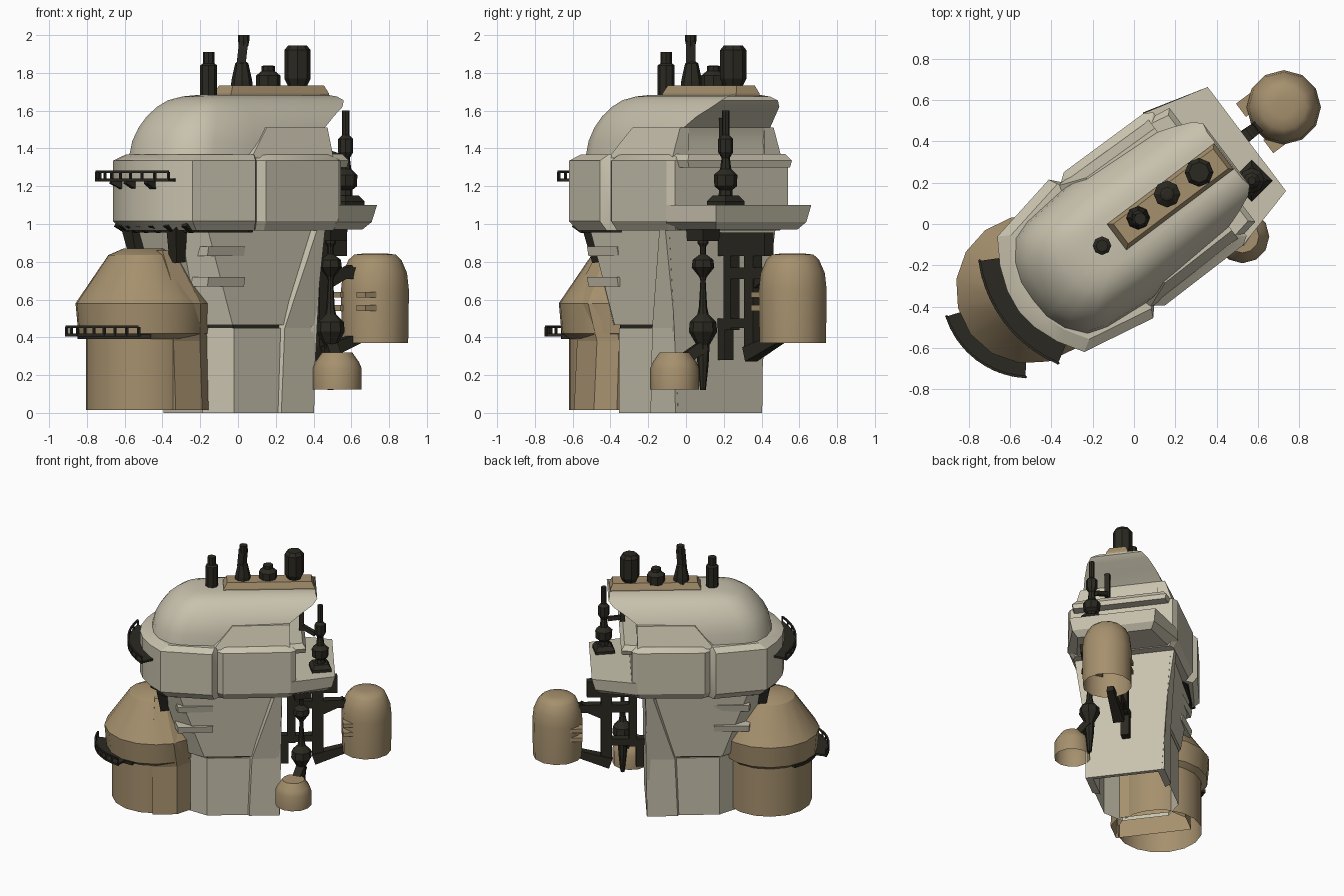
import bpy, bmesh
from math import sin, cos, pi, radians
from mathutils import Matrix, Vector

if "Cube" in bpy.data.objects:
    bpy.data.objects.remove(bpy.data.objects["Cube"])

ANG = radians(37)                      # the whole building is turned about z
R = Matrix.Rotation(ANG, 4, 'Z')
I = Matrix.Identity(4)


def mat(name, c):
    m = bpy.data.materials.new(name)
    m.diffuse_color = (*c, 1)
    m.use_nodes = True
    m.node_tree.nodes["Principled BSDF"].inputs["Base Color"].default_value = m.diffuse_color
    return m


CREAM = mat("cream", (.58, .54, .42))
TAN = mat("tan", (.38, .28, .155))
DARK = mat("dark", (.024, .022, .015))


def loft(name, rings, m, caps=(1, 1), M=R, smooth=0):
    bm = bmesh.new()
    vs = [[bm.verts.new(p) for p in r] for r in rings]
    n = len(vs[0])
    for a, b in zip(vs, vs[1:]):
        for i in range(n):
            j = (i + 1) % n
            bm.faces.new((a[i], a[j], b[j], b[i]))
    if caps[0]:
        bm.faces.new(vs[0][::-1])
    if caps[1]:
        bm.faces.new(vs[-1])
    bmesh.ops.recalc_face_normals(bm, faces=bm.faces)
    me = bpy.data.meshes.new(name)
    bm.to_mesh(me)
    bm.free()
    me.materials.append(m)
    o = bpy.data.objects.new(name, me)
    bpy.context.collection.objects.link(o)
    o.matrix_world = M
    if smooth:
        bpy.ops.object.select_all(action='DESELECT')
        o.select_set(True)
        bpy.context.view_layer.objects.active = o
        bpy.ops.object.shade_smooth_by_angle(angle=radians(smooth))
    return o


def sym(half, z, k=1.0):
    """Full outline from a half outline (u, v >= 0), front to back."""
    pts = [(u * k, v * k, z) for u, v in half]
    return pts + [(u, -v, z) for u, v, z in reversed(pts) if v > 1e-6]


def lathe(name, c, prof, m, n=8, caps=(1, 1), smooth=0, M=I):
    loft(name, [[(c[0] + r * cos(2 * pi * i / n), c[1] + r * sin(2 * pi * i / n), z)
                 for i in range(n)] for r, z in prof], m, caps, M, smooth)


def box(name, u0, u1, v0, v1, z0, z1, m):
    loft(name, [[(u0, v0, z), (u1, v0, z), (u1, v1, z), (u0, v1, z)] for z in (z0, z1)], m)


def beam(name, p, q, w, m, M=R, w2=None):
    p, q = Vector(p), Vector(q)
    d = (q - p).normalized()
    a = d.cross(Vector((0, 0, 1)) if abs(d.z) < .9 else Vector((0, 1, 0))).normalized()
    b = d.cross(a)
    loft(name, [[e + a * s * h + b * t * h for s, t in ((-1, -1), (1, -1), (1, 1), (-1, 1))]
                for e, h in ((p, w), (q, w2 or w))], m, M=M)


def arc_strip(name, c, r0, r1, a0, a1, z0, z1, m, n=10):
    rings = []
    for i in range(n + 1):
        a = radians(a0 + (a1 - a0) * i / n)
        rings.append([(c[0] + r * cos(a), c[1] + r * sin(a), z)
                      for r, z in ((r0, z0), (r1, z0), (r1, z1), (r0, z1))])
    loft(name, rings, m)


def walkway(name, c, r0, r1, a0, a1, z, brackets):
    arc_strip(name + "_floor", c, r0, r1, a0, a1, z, z + .015, DARK)
    arc_strip(name + "_rail", c, r1 - .012, r1, a0, a1, z + .045, z + .058, DARK)
    for i in range(9):
        a = radians(a0 + (a1 - a0) * i / 8)
        x, y = c[0] + (r1 - .006) * cos(a), c[1] + (r1 - .006) * sin(a)
        beam(name + "_post", (x, y, z), (x, y, z + .05), .006, DARK)
        if brackets and i in (2, 4, 6):
            p = [(c[0] + r * cos(a), c[1] + r * sin(a)) for r in (r0 - .02, r1 - .04)]
            beam(name + "_bracket", (*p[0], z - .03), (*p[1], z), .022, DARK, w2=.012)


# main trunk: straight lower block, dark seam, flared upper block
low = [(-.365, .17), (-.23, .272), (.286, .272)]
top = [(-.55, .22), (-.44, .31), (.3, .34)]
loft("trunk_lower", [sym(low, 0), sym(low, .45)], CREAM, (0, 1))
seam = [(-.37, .16), (-.23, .262), (.28, .262)]
loft("trunk_seam", [sym(seam, .44), sym(seam, .48)], DARK)
mid = [(-.40, .18), (-.25, .285), (.288, .282)]
loft("trunk_upper", [sym(mid, .465), sym(top, .99)], CREAM)
loft("rear_wall", [sym([(.26, .27), (.29, .27)], 0), sym([(.27, .32), (.304, .34)], .98)], CREAM)
for s in (1, -1):
    # rear corner pillars leaning back with the flare
    rings = []
    for z, u, v, b in ((0, .04, .288, .288), (.45, .06, .292, .29), (.97, .22, .365, .302)):
        rings.append([(u, s * (v - .05), z), (u + .03, s * v, z), (b, s * v, z), (b, s * (v - .05), z)])
    loft("rear_pillar", rings, CREAM)
    # side slats
    for z in (.67, .83):
        loft("side_slat", [[(-.46, s * .2, h), (-.44, s * (.325 + k), h), (-.19, s * (.315 + k), h), (-.19, s * .2, h)]
                           for h, k in ((z, -.01), (z + .05, .0))], CREAM)

# collar
col = [(-.70, 0), (-.685, .11), (-.64, .23), (-.565, .35), (-.20, .42), (-.16, .375), (-.12, .405),
       (.36, .40), (.40, .375)]
loft("collar", [sym(col, .965, .92), sym(col, 1.015), sym(col, 1.335), sym(col, 1.367, .90)], CREAM, smooth=25)
loft("collar_rear_lip", [sym([(.3, .36), (.47, .335)], 1.30), sym([(.3, .375), (.475, .345)], 1.335),
                         sym([(.3, .35), (.45, .32)], 1.37)], CREAM)
loft("rear_deck", [sym([(.3, .35), (.62, .27)], .97), sym([(.36, .405), (.66, .30)], 1.01),
                   sym([(.36, .40), (.684, .315)], 1.10)], CREAM)
under = [(-.63, 0), (-.605, .15), (-.51, .32), (-.2, .36), (-.1, .3)]
loft("collar_under_trim", [sym(under, .955, .97), sym(under, .99)], DARK)
for i in range(-3, 4):
    v = i * .1
    u = -.63 + .9 * v * v
    beam("under_bracket", (u + .03, v * .95, .965), (u - .03, v, 1.0), .016, DARK)

# domed roof with an overhanging rear edge
rings = []
for z, f, b, w in ((1.35, -.615, .36, .345), (1.44, -.595, .345, .335), (1.51, -.56, .36, .315),
                   (1.57, -.515, .44, .285), (1.62, -.46, .525, .245), (1.655, -.40, .56, .205),
                   (1.675, -.32, .55, .155), (1.682, -.25, .53, .11)):
    k = w / .33
    half = [(f, 0), (f + .006, .3 * w), (f + .04 * k, .58 * w), (f + .11 * k, .84 * w),
            (f + .2 * k, .93 * w), (f + .45 * k, w), (b, .91 * w)]
    rings.append(sym(half, z))
loft("roof_dome", rings, CREAM, smooth=35)
for s in (1, -1):
    loft("roof_dormer", [[(-.23, s * .25, 1.35), (-.19, s * .372, 1.35), (.36, s * .362, 1.35), (.36, s * .25, 1.35)],
                         [(-.09, s * .25, 1.51), (-.05, s * .318, 1.51), (.36, s * .31, 1.51), (.36, s * .25, 1.51)]],
         CREAM)

# roof plinth and its funnels
loft("roof_plinth", [[(a, -b, z), (c, -b, z), (c, b, z), (a, b, z)] for a, c, b, z in
                     ((-.105, .545, .078, 1.66), (-.105, .545, .078, 1.69), (-.08, .525, .06, 1.733))], TAN)
lathe("front_funnel", (-.155, -.105), [(.045, 1.65), (.045, 1.84), (.03, 1.85), (.03, 1.91)], DARK)
lathe("cone_funnel", (.02, .03), [(.058, 1.72), (.055, 1.76), (.035, 1.85), (.022, 1.86)], DARK)
beam("bent_pipe", (.015, .025, 1.83), (.03, .025, 1.97), .024, DARK, M=I)
lathe("pipe_tip", (.03, .025), [(.024, 1.94), (.03, 1.97), (.03, 2.0)], DARK)
lathe("squat_vent", (.16, .145), [(.065, 1.72), (.065, 1.785), (.035, 1.81), (.035, 1.835), (.02, 1.84)], DARK)
lathe("tank_funnel", (.315, .25), [(.045, 1.72), (.07, 1.77), (.07, 1.92), (.05, 1.945)], DARK)

# front round tower, wings
tc = (-.593, .05)
lathe("front_tower", tc, [(.305, .015), (.305, .39), (.345, .42), (.36, .58), (.185, .835), (.105, .87)],
      TAN, 16, (0, 1), smooth=25, M=R)
arc_strip("tower_seam", tc, .30, .345, 120, 240, .392, .415, DARK)
wing = []
for z, f, w, b in ((.015, -.62, .275, -.345), (.38, -.62, .255, -.345), (.58, -.62, .295, -.37), (.86, -.60, .13, -.43)):
    wing.append([(f, w, z), (b - .1, w, z), (b, w * .72, z), (b, -w * .72, z), (b - .1, -w, z), (f, -w, z)])
loft("tower_wings", wing, TAN, (0, 1))
for s in (1, -1):
    beam("tower_strut", (-.55, s * .2, 1.0), (-.53, s * .17, .80), .045, DARK, w2=.03)

# curved walkways
walkway("upper_walkway", (-.15, 0), .53, .64, 151, 210, 1.225, True)
walkway("lower_walkway", tc, .33, .43, 161, 230, .405, False)

# rear lattice carrying the big pod
for name, u0, u1, z0, z1 in (("post_in", .30, .36, .28, .50), ("post_mid", .35, .41, .44, .94),
                             ("post_out", .53, .61, .34, .94), ("tie_top", .29, .71, .83, .955),
                             ("tie_a", .35, .78, .71, .77), ("tie_b", .29, .61, .45, .50)):
    box("lattice_" + name, u0, u1, -.015, .045, z0, z1, DARK)
beam("lattice_foot", (.54, .015, .31), (.82, .015, .40), .04, DARK, w2=.025)
beam("lattice_brace", (.55, .015, .66), (.76, .015, .76), .025, DARK)

# big open-bottomed pod with clamp fins, and the small pod
lathe("large_pod", (.725, .565), [(.176, .37), (.18, .65), (.17, .74), (.14, .81), (.11, .838), (.05, .845)],
      TAN, 12, (0, 1), 40)
for s in (1, -1):
    for z in (.54, .61):
        box("pod_fin", .745, .87, .018 + s * .07, .018 + s * .15, z, z + .03, TAN)
lathe("small_pod", (.525, -.06), [(.13, .125), (.13, .235), (.115, .27), (.08, .32)], TAN, 12, (0, 1), 40)

# hanging antenna and its link to the small pod
lathe("hanging_antenna", (.49, .09), [(.03, .98), (.03, .9), (.016, .88), (.016, .84), (.055, .81), (.06, .77),
                                      (.02, .72), (.014, .7), (.022, .56), (.03, .52), (.07, .48), (.075, .43),
                                      (.035, .36), (.03, .26), (.015, .12)], DARK)
lathe("antenna_mount", (.49, .09), [(.085, .91), (.09, .98)], DARK, 4)
beam("small_pod_arm", (.49, .10, .36), (.52, -.03, .27), .03, DARK, M=I)

# deck mast
lathe("mast_foot", (.57, .21), [(.10, 1.09), (.10, 1.12), (.07, 1.15)], DARK, 4)
lathe("deck_mast", (.57, .21), [(.04, 1.12), (.035, 1.18), (.06, 1.2), (.062, 1.26), (.03, 1.29), (.022, 1.35),
                                (.04, 1.38), (.04, 1.45), (.02, 1.47), (.02, 1.6)], DARK)
# small pipe hooked behind the dome
beam("rear_pipe", (.45, -.09, 1.37), (.45, -.09, 1.56), .018, DARK)
beam("rear_pipe_hook", (.45, -.09, 1.40), (.55, -.15, 1.36), .015, DARK)
